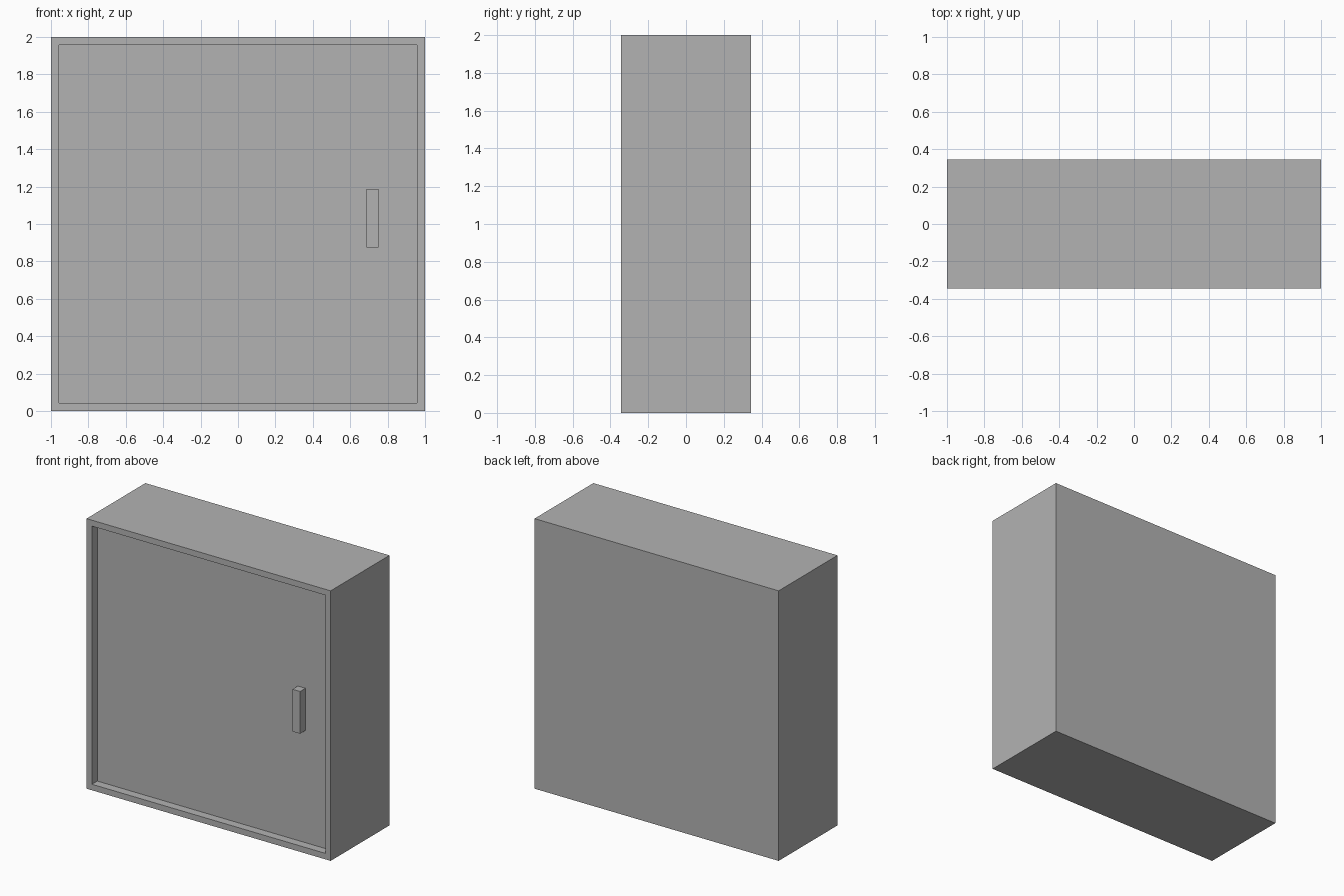
import bpy
import bmesh
from mathutils import Matrix, Vector

cube = bpy.data.objects.get("Cube")
if cube:
    bpy.data.objects.remove(cube, do_unlink=True)

UNIT = 0.0625           # frame width, recess depth and handle thickness
HALF_DEPTH = 0.344

grey = bpy.data.materials.new("plain grey")
grey.use_nodes = True
grey.diffuse_color = (0.45, 0.45, 0.45, 1)
grey.node_tree.nodes["Principled BSDF"].inputs["Base Color"].default_value = grey.diffuse_color


def box_mesh(low, high):
    low, high = Vector(low), Vector(high)
    bm = bmesh.new()
    size = Matrix.Diagonal((high - low).to_4d())
    bmesh.ops.create_cube(bm, size=1, matrix=Matrix.Translation((low + high) / 2) @ size)
    return bm


def finish(bm, name):
    bmesh.ops.recalc_face_normals(bm, faces=bm.faces)
    mesh = bpy.data.meshes.new(name)
    bm.to_mesh(mesh)
    bm.free()
    mesh.materials.append(grey)
    obj = bpy.data.objects.new(name, mesh)
    bpy.context.collection.objects.link(obj)
    return obj


# Cabinet body, with the door panel sunk inside a raised front frame
bm = box_mesh((-1, -HALF_DEPTH, 0), (1, HALF_DEPTH, 2))
front = min(bm.faces, key=lambda f: f.calc_center_median().y)
bmesh.ops.inset_region(bm, faces=[front], thickness=UNIT)
door = bmesh.ops.extrude_discrete_faces(bm, faces=[front])["faces"][0]
bmesh.ops.translate(bm, verts=door.verts, vec=(0, UNIT, 0))
finish(bm, "cabinet_body")

# Door handle, flush with the frame
bm = box_mesh((0.6875, -HALF_DEPTH, 0.875), (0.75, UNIT - HALF_DEPTH, 1.1875))
finish(bm, "door_handle")
